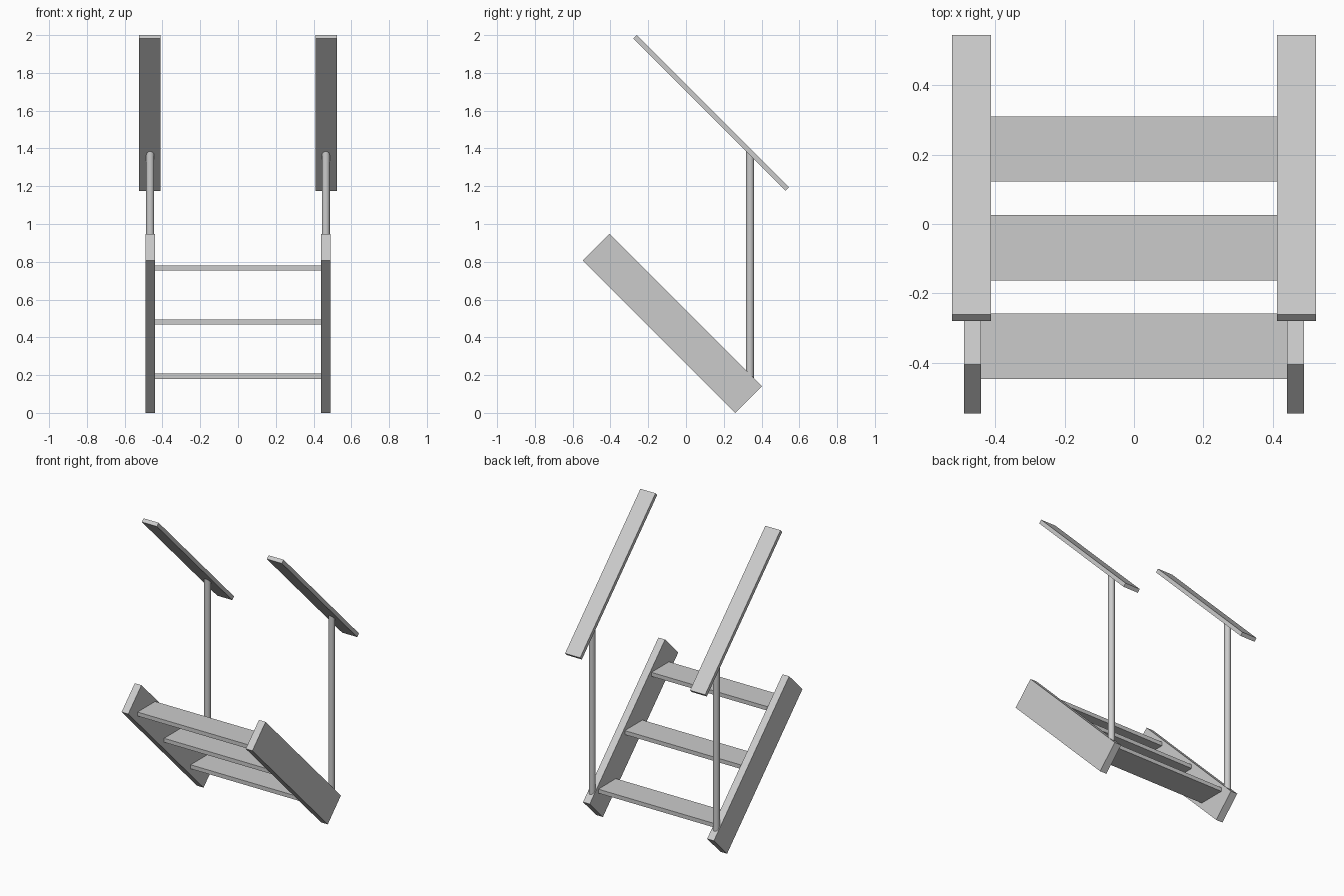
import bpy, math

if "Cube" in bpy.data.objects:
    bpy.data.objects.remove(bpy.data.objects["Cube"])

SLOPE = -math.pi / 4      # stair pitch


def box(name, size, loc, tilt=0.0):
    bpy.ops.mesh.primitive_cube_add(size=1, location=loc, rotation=(tilt, 0, 0))
    ob = bpy.context.object
    ob.name = name
    ob.scale = size
    bpy.ops.object.transform_apply(location=False, rotation=True, scale=True)
    return ob


def post(name, x, y, radius, low, high):
    # upright whose ends are cut along the planes y + z = low / high
    bpy.ops.mesh.primitive_cylinder_add(vertices=32, radius=radius, depth=2,
                                        location=(x, y, 0))
    ob = bpy.context.object
    ob.name = name
    for v in ob.data.vertices:
        v.co.z = (high if v.co.z > 0 else low) - (y + v.co.y)
    ob.data.update()
    bpy.ops.object.shade_smooth_by_angle(angle=math.radians(30))
    return ob


# sides: stringer, handrail and its post
for label, s in (("left", -1), ("right", 1)):
    box(f"{label}_stringer", (0.05, 1.14, 0.20), (s * 0.465, -0.072, 0.474), SLOPE)
    box(f"{label}_handrail", (0.113, 1.14, 0.026), (s * 0.468, 0.1325, 1.588), SLOPE)
    post(f"{label}_post", s * 0.465, 0.339, 0.021, 0.541, 1.704)

# treads
for i, (y, z) in enumerate(((0.216, 0.194), (-0.068, 0.482), (-0.352, 0.768))):
    box(f"tread_{i + 1}", (0.88, 0.188, 0.027), (0, y, z))
